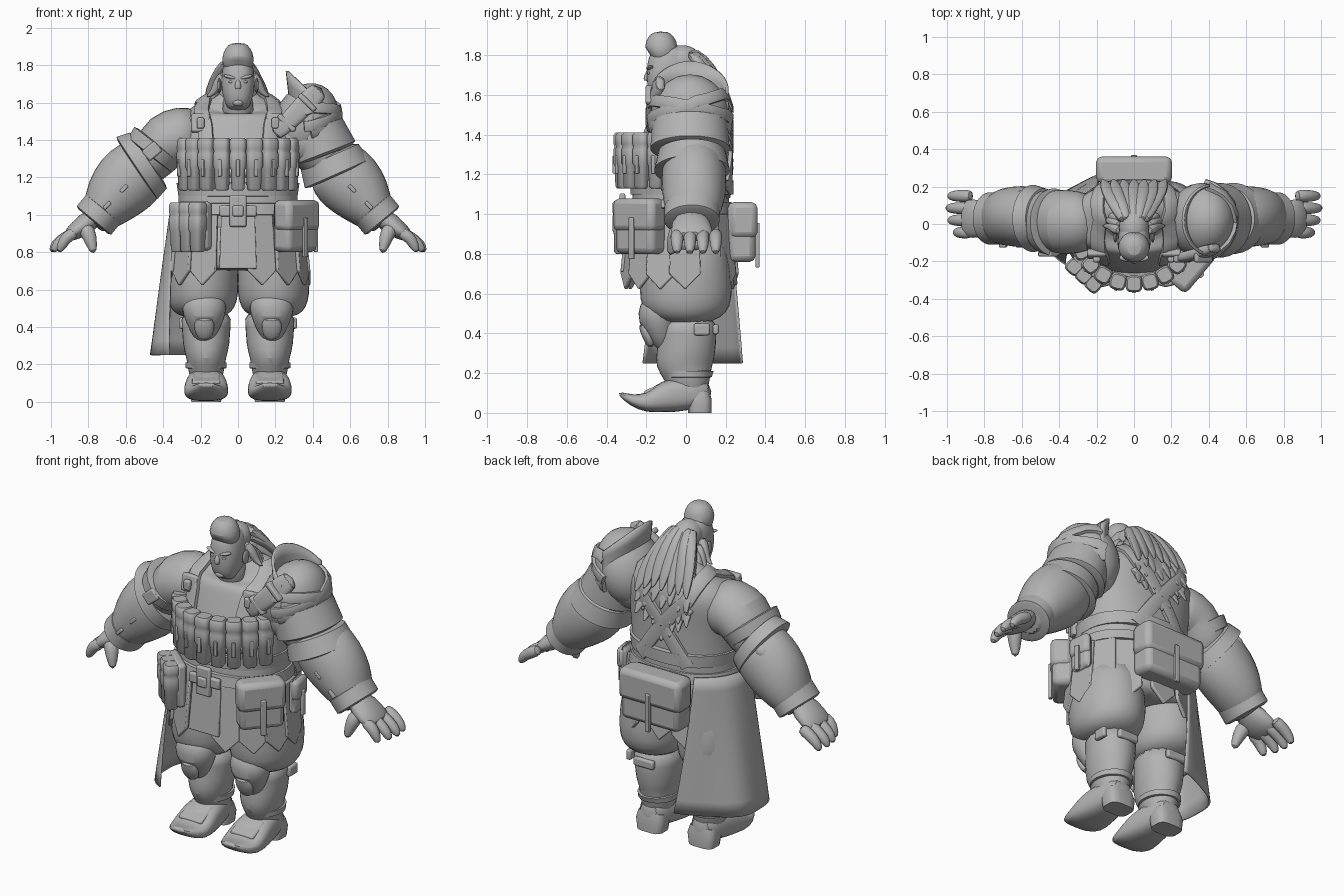
import bpy, bmesh, random
from math import sin, cos, radians, pi, copysign
from mathutils import Vector, Matrix
from mathutils.bvhtree import BVHTree

random.seed(4)
cube = bpy.data.objects.get("Cube")
if cube:
    bpy.data.objects.remove(cube)

grey = 0.45
clay = bpy.data.materials.new("plain grey")
clay.use_nodes = True
clay.diffuse_color = (grey, grey, grey, 1)
clay.node_tree.nodes["Principled BSDF"].inputs["Base Color"].default_value = (grey, grey, grey, 1)
parts = []


def finish(name, bm, subdiv=0, bevel=0):
    bmesh.ops.recalc_face_normals(bm, faces=bm.faces)
    mesh = bpy.data.meshes.new(name)
    bm.to_mesh(mesh)
    bm.free()
    mesh.materials.append(clay)
    part = bpy.data.objects.new(name, mesh)
    bpy.context.collection.objects.link(part)
    if bevel:
        mod = part.modifiers.new("soft edges", 'BEVEL')
        mod.width, mod.segments = bevel, 2
    if subdiv:
        mod = part.modifiers.new("smooth", 'SUBSURF')
        mod.levels = mod.render_levels = subdiv
    parts.append(part)
    return part


def loft(name, rings, side=(0, 1, 0), sides=16, power=2, subdiv=1, normals=None):
    """Skin of rings (x, y, z, radius, radius along side)."""
    bm, loops = bmesh.new(), []
    centres = [Vector(ring[:3]) for ring in rings]
    last = len(rings) - 1
    for i, ring in enumerate(rings):
        along = (centres[min(i + 1, last)] - centres[max(i - 1, 0)]).normalized()
        across = Vector(normals[i]) if normals else Vector(side).cross(along)
        across = (across - along * across.dot(along)).normalized()
        other = along.cross(across)
        loop = []
        for k in range(sides):
            angle = 2 * pi * (k + 0.5) / sides
            c, s = [copysign(abs(f) ** (2 / power), f) for f in (cos(angle), sin(angle))]
            loop.append(bm.verts.new(centres[i] + across * ring[3] * c + other * ring[-1] * s))
        loops.append(loop)
    for low, high in zip(loops, loops[1:]):
        for k in range(sides):
            bm.faces.new((low[k], low[k - 1], high[k - 1], high[k]))
    bm.faces.new(loops[0])
    bm.faces.new(loops[-1])
    return finish(name, bm, subdiv)


def cuff(name, start, end, power=2):
    """Crisp band between two rings, its rims turned inward."""
    rims = [(*ring[:3], ring[3] * .85, ring[-1] * .85) for ring in (start, end)]
    shift = (Vector(end[:3]) - Vector(start[:3])) * .1
    rims[0] = (*(Vector(start[:3]) - shift), *rims[0][3:])
    rims[1] = (*(Vector(end[:3]) + shift), *rims[1][3:])
    return loft(name, [rims[0], start, end, rims[1]], sides=32, power=power, subdiv=0)


def ball(name, loc, size, rot=0):
    bm = bmesh.new()
    mat = Matrix.Translation(loc) @ Matrix.Rotation(rot, 4, 'Y') @ Matrix.Diagonal((*size, 1))
    bmesh.ops.create_uvsphere(bm, u_segments=24, v_segments=14, radius=1, matrix=mat)
    return finish(name, bm)


def place(loc, rot=0, axis='Y'):
    return Matrix.Translation(loc) @ Matrix.Rotation(rot, 4, axis)


def box(name, mat, size, bevel=0.01):
    bm = bmesh.new()
    bmesh.ops.create_cube(bm, size=1, matrix=mat @ Matrix.Diagonal((*size, 1)))
    return finish(name, bm, 0, bevel)


def plate(name, mat, outline, depth=.02):
    bm = bmesh.new()
    face = bm.faces.new([bm.verts.new(mat @ Vector((x, 0, z))) for x, z in outline])
    pushed = bmesh.ops.extrude_face_region(bm, geom=[face])["geom"]
    bmesh.ops.translate(bm, vec=mat.to_3x3() @ Vector((0, -depth, 0)),
                        verts=[item for item in pushed if isinstance(item, bmesh.types.BMVert)])
    return finish(name, bm, 0, 0.006)


def sheet(name, point, across, down, thickness):
    bm = bmesh.new()
    grid = [[bm.verts.new(point(i / across, j / down)) for j in range(down + 1)] for i in range(across + 1)]
    for left, right in zip(grid, grid[1:]):
        for j in range(down):
            bm.faces.new((left[j], right[j], right[j + 1], left[j + 1]))
    part = finish(name, bm)
    part.modifiers.new("thickness", 'SOLIDIFY').thickness = thickness
    return part


def around(degrees, rx, ry, z, cy=-0.03):
    """Frame on the waist ellipse, its -y pointing outward, 0 = front."""
    a = radians(degrees)
    return place((rx * sin(a), cy - ry * cos(a), z), a, 'Z')


def strap(name, target, points, width):
    """Flat band laid onto the surface of another part."""
    tree = BVHTree.FromObject(target, bpy.context.evaluated_depsgraph_get())
    rings, normals = [], []
    for start, end in zip(points, points[1:]):
        for k in range(6):
            hit, normal, _, _ = tree.find_nearest(Vector(start).lerp(Vector(end), k / 5.01))
            rings.append((*(hit + normal * .008), .014, width))
            normals.append(normal)
    return loft(name, rings, sides=8, power=5, subdiv=0, normals=normals)


def canister(name, frame, scale):
    """Squarish flask: slim body, wide shoulder and a ribbed cap."""
    x, y, z = frame.translation
    outward = frame.to_3x3() @ Vector((0, -1, 0))
    profile = ((0, .6), (.04, .8), (.4, .85), (.45, 1), (.7, 1), (.75, .9), (.8, 1), (.95, 1), (1, .8))
    loft(name, [(x, y, z + h * .28 * scale, r * .045 * scale) for h, r in profile],
         side=outward, power=3.5, subdiv=0)


# torso, belt and skirt
torso = loft("torso", [(0, y, z, rx, ry) for z, y, rx, ry in (
    (.8, -.03, .33, .24), (1, -.03, .32, .25), (1.25, -.02, .32, .24), (1.4, .01, .34, .21),
    (1.5, .03, .34, .2), (1.56, .03, .28, .17), (1.61, .02, .16, .12), (1.64, -.03, .08, .09))],
    sides=24, power=2.3, subdiv=2)
loft("neck", [(0, -.03, 1.5, .1), (0, -.06, 1.6, .08), (0, -.08, 1.7, .07)])
loft("skirt", [(0, -.03, z, r, r * .77) for z, r in ((.7, .34), (.72, .36), (.85, .36), (1, .33))], sides=24)
cuff("belt", (0, -.03, 1, .34, .27), (0, -.03, 1.06, .33, .26), 2.2)
cuff("waistband", (0, -.02, 1.1, .32, .26), (0, -.02, 1.17, .33, .26), 2.2)
tilt = Matrix.Rotation(-.1, 4, 'X')
strip = [(-.08, .08), (0, 0), (.08, .08), (.07, .38), (-.07, .38)]
for degrees in range(-155, 156, 25):
    if abs(degrees) > 10:
        plate("skirt_strip", around(degrees, .37, .28, .62) @ tilt, strip)
plate("back_apron", around(180, .36, .27, .64) @ tilt, strip)
plate("front_apron", around(0, .36, .28, .71) @ tilt, [(-.1, 0), (.1, 0), (.09, .29), (-.09, .29)])
box("buckle_bar", place((0, -.31, 1.02)), (.2, .03, .06))
box("buckle_post", place((0, -.32, 1.02)), (.09, .03, .17))
box("buckle_centre", place((0, -.34, 1.02)), (.06, .02, .06))

# chest row of canisters
for degrees in range(-64, 65, 16):
    canister("chest_canister", around(degrees, .31, .31, 1.13, -.01), 1)
    box("canister_clip", around(degrees, .35, .35, 1.25, -.01), (.02, .02, .09), .004)
for height in (1.2, 1.32):
    sheet("canister_belt", lambda u, v: around(144 * (u - .5), .3, .3, height + .05 * v, -.01).translation, 18, 1, .03)

# legs
for side, s in (("left", 1), ("right", -1)):
    def leg(name, x, rows, **options):
        return loft(side + "_" + name, [(s * x, *row) for row in rows], **options)

    leg("trouser", .19, [(0, .45, .11), (0, .48, .16, .18), (0, .53, .19, .23), (0, .62, .2, .24),
                         (-.01, .78, .19, .23), (-.01, .88, .15, .2)])
    leg("boot_shaft", .17, [(.03, .05, .08), (.01, .19, .1, .12), (-.01, .24, .11, .15), (0, .31, .13, .15),
                            (.01, .4, .13, .15), (0, .49, .15)])
    cuff(side + "_ankle_band", (s * .17, .01, .18, .11, .12), (s * .17, .01, .21, .11, .13))
    leg("knee_guard", .18, [(-.11, .32, .04), (-.12, .38, .08, .06), (-.14, .47, .12, .11),
                            (-.14, .53, .12, .1), (-.12, .59, .09, .07)])
    leg("knee_flap", .18, [(-.17, .33, .03, .02), (-.19, .38, .06, .03), (-.22, .46, .05, .03)])
    leg("foot", .17, [(.13, .11, .06), (.05, .1, .08, .09), (-.07, .09, .09, .11), (-.14, .07, .07, .12),
                      (-.2, .05, .05, .12), (-.27, .06, .03, .1), (-.34, .1, .01, .04)],
         side=(1, 0, 0), power=2.8)
    leg("heel", .17, [(.07, 0, .08, .06), (.07, .06, .09, .06), (.06, .1, .08, .06)], power=3.5, subdiv=0)
    box(side + "_toe_cap", place((s * .17, -.15, .12), .4, 'X'), (.15, .13, .03))
    box(side + "_boot_pocket", place((s * .3, .08, .42)), (.03, .08, .06))
    box(side + "_calf_buckle", place((s * .17, .15, .42)), (.13, .03, .05))

    # arms and hands
    def arm(name, rows, **options):
        return loft(side + "_" + name, [(s * row[0], *row[1:]) for row in rows], **options)

    arm("upper_arm", [(.2, .01, 1.42, .15), (.3, .01, 1.42, .17), (.39, .01, 1.4, .16, .18),
                      (.45, .02, 1.31, .13, .16), (.54, .03, 1.22, .12, .14)])
    arm("forearm", [(.46, .03, 1.29, .14), (.52, .04, 1.25, .18, .16), (.6, .04, 1.17, .19, .17),
                    (.68, .04, 1.08, .16), (.74, .03, 1, .11, .14), (.79, .03, .96, .09)])
    cuff(side + "_wrist_cuff", (s * .72, .03, 1.03, .12, .14), (s * .77, .03, .97, .12, .14))
    arm("palm", [(.75, .02, 1, .07, .09), (.87, .03, .91, .05, .11), (.92, .03, .88, .03, .1)])
    for i in range(4):
        y, reach = .065 * (i - 1) + .02, 1 - .01 * (i - 2) ** 2
        arm("finger", [(.86, y, .91, .035), (.92, y, .88, .035), (reach - .02, y, .84, .03), (reach, y, .8, .016)], sides=10)
    arm("thumb", [(.82, -.03, .94, .05), (.79, -.06, .88, .04), (.77, -.08, .79, .02)], sides=10)
    for x in (.61, .7):
        box(side + "_sleeve_stitch", place((s * x, -.11, 1.75 - x), s * .8), (.05, .03, .02), .005)

# right arm bands
cuff("right_arm_band", (-.43, .01, 1.37, .16, .18), (-.47, .01, 1.32, .15, .17))
box("right_band_buckle", place((-.46, -.16, 1.34), -.7), (.09, .03, .07))
cuff("right_elbow_cuff", (-.48, .03, 1.29, .18, .16), (-.54, .03, 1.25, .2, .18))
ball("right_elbow_pad", (-.6, .1, 1.29), (.07, .08, .05), -.7)

# left shoulder armour
dome = ball("left_shoulder_dome", (.36, .02, 1.49), (.17, .2, .22), .4)
cuff("left_upper_plate", (.41, .02, 1.46, .16, .19), (.46, .02, 1.33, .18, .2))
cuff("left_lower_plate", (.49, .03, 1.31, .17), (.53, .03, 1.22, .19))


def collar_point(u, v):
    angle = radians(95 + 170 * u)
    reach = .12 + .03 * v
    return Vector((.42 + reach * cos(angle), .02 + .18 * sin(angle), 1.5 + v * (.14 + .13 * sin(pi * u))))


sheet("left_shoulder_collar", collar_point, 16, 4, .015)
for low, high in ((1.48, 1.6), (1.65, 1.46)):
    strap("shoulder_strap", dome, [(.35, -.3, high), (.65, 0, 1.55), (.4, .3, low)], .03)
strap("shoulder_rim", dome, [(.4, -.3, 1.42), (.65, 0, 1.45), (.4, .3, 1.42)], .03)
loft("chest_sheath", [(.19, -.18, 1.42, .04, .02), (.26, -.18, 1.49, .05, .03), (.36, -.16, 1.59, .06, .03),
                      (.45, -.12, 1.68, .06, .03)], power=3)
for x in (.26, .37):
    box("sheath_buckle", place((x, -.18, x + 1.23), -.8), (.03, .05, .12))

# suspenders crossing on the back
for s in (1, -1):
    strap("suspender", torso, [(s * .2, -.3, 1.4), (s * .2, -.25, 1.5), (s * .2, 0, 1.65), (s * .17, .3, 1.5),
                               (-s * .2, .35, 1.1)], .04)
    box("front_buckle", place((s * .2, -.16, 1.49), -.2, 'X'), (.1, .04, .1))
    box("buckle_tongue", place((s * .2, -.19, 1.49)), (.04, .03, .06))
    box("back_buckle", place((s * .13, .2, 1.42), s * .6), (.08, .04, .09))


# hip bags
def bag(name, frame, width, height, depth):
    def piece(suffix, out, up, size, bevel):
        box(name + suffix, frame @ Matrix.Translation((0, -out, up * height)), size, bevel)
    piece("", depth / 2, 0, (width, depth, height), .03)
    piece("_flap", depth / 2 + .01, .2, (width * 1.07, depth, height * .6), .03)
    piece("_strap", depth + .01, -.22, (.03, .02, height * .75), .005)


bag("left_bag", around(50, .34, .25, .94), .25, .28, .12)
bag("back_bag", around(180, .35, .24, .91), .38, .3, .14)
bag("left_side_pouch", around(98, .36, .29, .92), .13, .2, .05)
holder = around(-42, .35, .28, .94)
box("right_holder", holder, (.22, .06, .26), .02)
for x in (-.07, 0, .07):
    canister("holder_canister", holder @ Matrix.Translation((x, -.05, -.14)), .95)


# half cape over the right hip
def cape_point(u, v):
    wave = 1 + .02 * v * sin(u * 14)
    angle = -108 + (1 - 2 * u) * (38 + 20 * v)
    return around(angle, (.36 + .12 * v) * wave, (.28 + .03 * v) * wave, 1.05 - .8 * v, -.02).translation


sheet("hip_cape", cape_point, 32, 10, .01)

# head and face
loft("head", [(0, *row) for row in (
    (-.14, 1.56, .05, .04), (-.12, 1.6, .07, .08), (-.1, 1.66, .09, .1), (-.09, 1.74, .09, .11),
    (-.08, 1.81, .08, .1), (-.08, 1.85, .05, .06))], sides=20, power=2.3)
loft("nose", [(0, -.18, 1.73, .012), (0, -.2, 1.69, .017), (0, -.195, 1.67, .02)], sides=10)
ball("mouth", (0, -.18, 1.64), (.03, .012, .007))
ball("chin", (0, -.17, 1.6), (.03, .02, .02))
for s in (1, -1):
    ball("brow", (s * .04, -.18, 1.735), (.04, .02, .01), s * -.25)
    ball("ear", (s * .1, -.07, 1.69), (.01, .03, .04))
    ball("eye", (s * .035, -.184, 1.71), (.015, .01, .008))

# swept hair
loft("quiff", [(0, *row) for row in (
    (-.16, 1.77, .05, .04), (-.13, 1.79, .08), (-.12, 1.84, .09), (-.13, 1.89, .07), (-.13, 1.92, .04))])
ball("crown_hair", (0, -.02, 1.77), (.08, .1, .08))
ball("nape_hair", (0, .04, 1.65), (.11, .09, .13))
for layer in range(4):
    for column in range(-3, 4):
        x = .03 * column
        drop = .085 * layer - .012 * abs(column) * layer + random.uniform(-.03, .03)
        loft("mane_lock", [(x * .6, .01, 1.82 - .05 * layer, .03), (x, .09, 1.76 - drop, .03, .04),
                           (x * 1.6, .17, 1.65 - drop, .02, .04), (x * 1.7, .22, 1.55 - drop, .01, .03),
                           (x * 1.9, .24, 1.5 - drop, .004)], sides=8, side=(1, 0, 0))
for s in (1, -1):
    for i in range(5):
        y, z = .03 * i - .04, 1.76 - .025 * i
        loft("side_lock", [(s * .07, y, z, .03), (s * .11, y + .02, z - .06, .03),
                           (s * .13, y + .03, z - .11, .02), (s * .17, y + .03, z - .13, .004)], sides=8)

# keep crisp edges sharp, the rest smooth
bpy.ops.object.select_all(action='DESELECT')
for part in parts:
    part.select_set(True)
bpy.context.view_layer.objects.active = parts[0]
bpy.ops.object.shade_smooth_by_angle(angle=radians(40))
